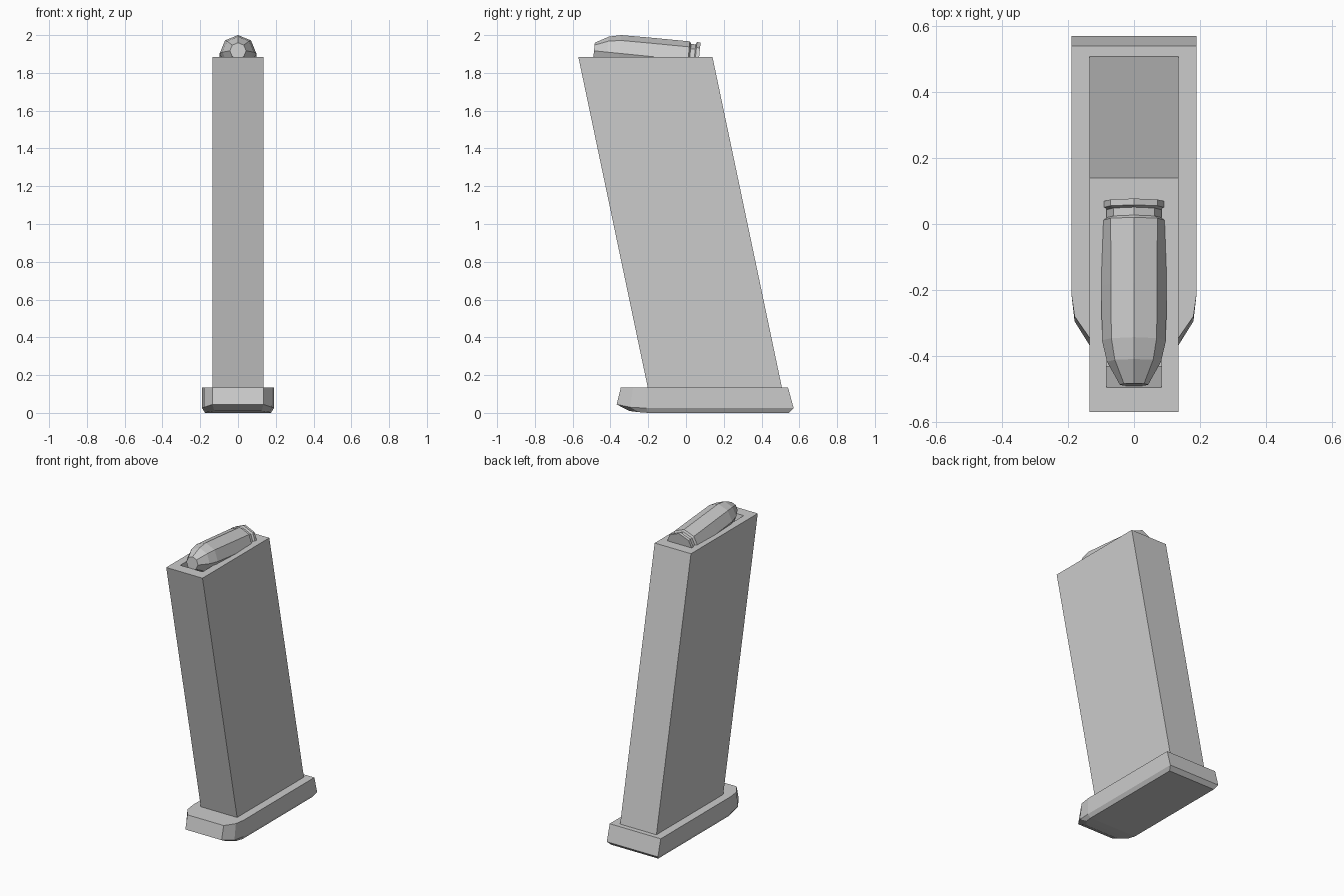
import bpy, bmesh, math
from mathutils import Matrix, Vector

if "Cube" in bpy.data.objects:
    bpy.data.objects.remove(bpy.data.objects["Cube"])

GREY = (0.6, 0.6, 0.6, 1)
grey = bpy.data.materials.new("plain grey")
grey.use_nodes = True
grey.diffuse_color = GREY
grey.node_tree.nodes["Principled BSDF"].inputs["Base Color"].default_value = GREY


def finish(name, bm):
    bmesh.ops.recalc_face_normals(bm, faces=bm.faces)
    mesh = bpy.data.meshes.new(name)
    bm.to_mesh(mesh)
    bm.free()
    mesh.materials.append(grey)
    obj = bpy.data.objects.new(name, mesh)
    bpy.context.collection.objects.link(obj)
    return obj


def bridge(bm, a, b):
    """Join two closed rings of vertices with quads."""
    n = len(a)
    for i in range(n):
        bm.faces.new((a[i], a[(i + 1) % n], b[(i + 1) % n], b[i]))


def rect(bm, hx, y0, y1, z):
    return [bm.verts.new(p) for p in
            ((-hx, y0, z), (hx, y0, z), (hx, y1, z), (-hx, y1, z))]


# Slanted body tube with a sheared pocket in its top
TOP, LOW, LEAN = 1.885, 0.12, 0.21
bm = bmesh.new()
shift = (TOP - LOW) * LEAN
depth = 0.3
low = rect(bm, 0.135, -0.57 + shift, 0.14 + shift, LOW)
top = rect(bm, 0.135, -0.57, 0.14, TOP)
lip = rect(bm, 0.083, -0.495, 0.065, TOP)
floor = rect(bm, 0.083, -0.495 + depth * LEAN, 0.065 + depth * LEAN, TOP - depth)
for a, b in ((low, top), (top, lip), (lip, floor)):
    bridge(bm, a, b)
bm.faces.new(low)
bm.faces.new(floor)
finish("body", bm)

# Base plate: three mirrored outlines lofted from top to bottom
outlines = (
    ((0.19, 0.54, 0.135), (0.19, -0.21, 0.135), (0.18, -0.28, 0.135), (0.135, -0.345, 0.135)),
    ((0.19, 0.57, 0.025), (0.19, -0.21, 0.025), (0.18, -0.295, 0.03), (0.135, -0.367, 0.045)),
    ((0.175, 0.545, 0), (0.175, -0.2, 0), (0.165, -0.25, 0.004), (0.125, -0.3, 0.01)),
)
bm = bmesh.new()
rings = []
for half in outlines:
    left = [bm.verts.new(p) for p in half]
    right = [bm.verts.new((-x, y, z)) for x, y, z in half]
    rings.append(left + right[::-1])
for a, b in zip(rings, rings[1:]):
    bridge(bm, a, b)
bm.faces.new(rings[0])
for i in range(3):
    r = rings[-1]
    bm.faces.new((r[i], r[i + 1], r[6 - i], r[7 - i]))
finish("base_plate", bm)

# Eight-sided cartridge: (distance from tip, radius) turned about a tilted axis
profile = ((0, 0.043), (0.07, 0.082), (0.135, 0.097), (0.3, 0.099), (0.5, 0.1),
           (0.508, 0.087), (0.532, 0.087), (0.538, 0.1), (0.557, 0.1))
bm = bmesh.new()
rings = []
for t, r in profile:
    rings.append([bm.verts.new((r * math.sin(k * math.pi / 4), t,
                                r * math.cos(k * math.pi / 4))) for k in range(8)])
for a, b in zip(rings, rings[1:]):
    bridge(bm, a, b)
bm.faces.new(rings[0])
bm.faces.new(rings[-1])
place = Matrix.Translation(Vector((0, -0.487, 1.917))) @ Matrix.Rotation(math.atan(-0.1), 4, 'X')
bmesh.ops.transform(bm, matrix=place, verts=bm.verts)
finish("cartridge", bm)
